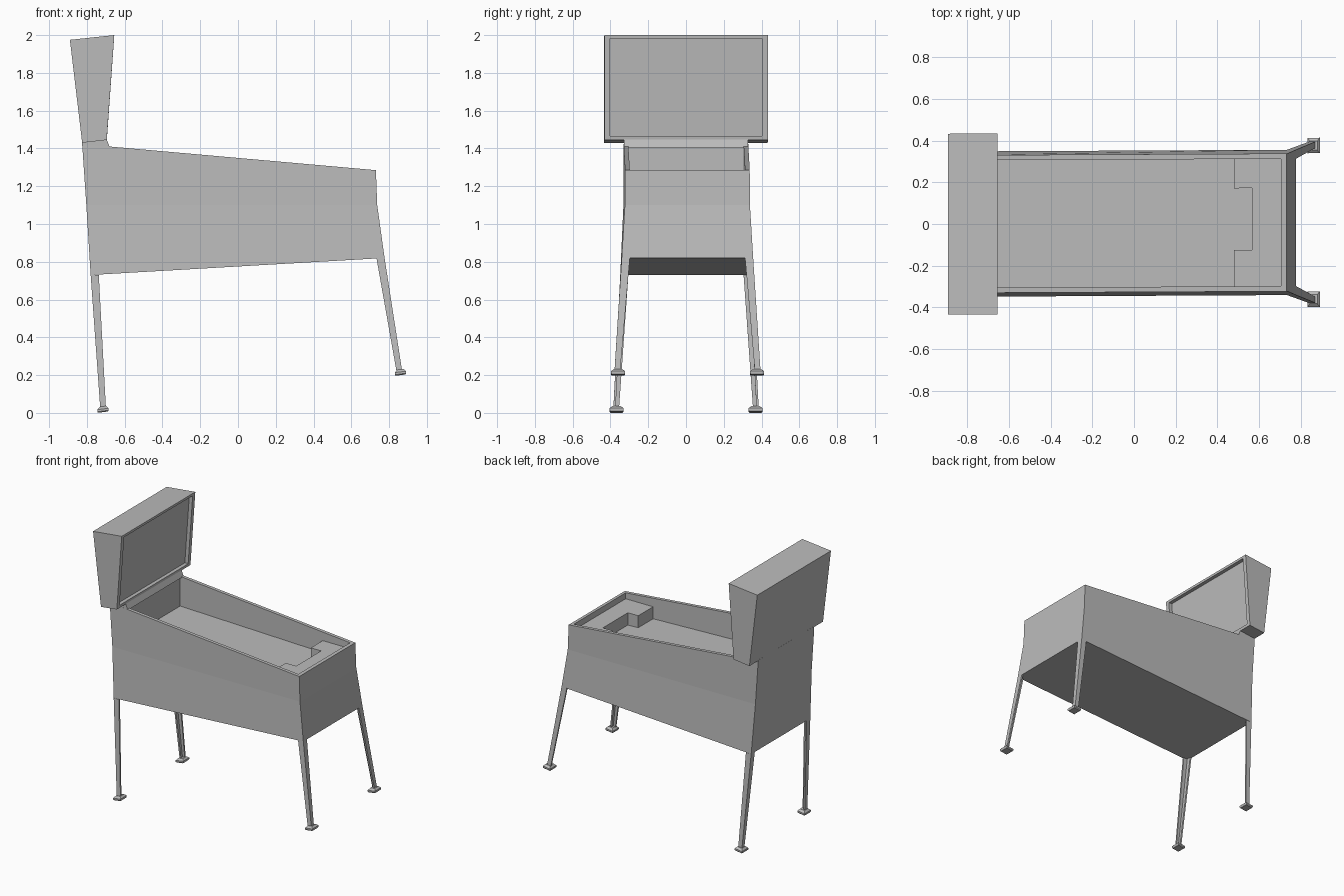
import bpy, bmesh

cube = bpy.data.objects.get("Cube")
if cube:
    bpy.data.objects.remove(cube, do_unlink=True)

grey = bpy.data.materials.new("plain grey")
grey.use_nodes = True
grey.diffuse_color = (0.5, 0.5, 0.5, 1)
grey.node_tree.nodes["Principled BSDF"].inputs["Base Color"].default_value = (0.5, 0.5, 0.5, 1)


def loft(name, rings):
    """Join matching rings of points into a closed flat-shaded solid."""
    bm = bmesh.new()
    # the whole cabinet is turned very slightly about the vertical
    loops = [[bm.verts.new((x, y + 0.005 * (x + 0.75), z)) for x, y, z in r] for r in rings]
    n = len(loops[0])
    for a, b in zip(loops, loops[1:]):
        for i in range(n):
            j = (i + 1) % n
            bm.faces.new((a[i], a[j], b[j], b[i]))
    bm.faces.new(loops[0][::-1])
    bm.faces.new(loops[-1])
    bmesh.ops.recalc_face_normals(bm, faces=bm.faces[:])
    mesh = bpy.data.meshes.new(name)
    bm.to_mesh(mesh)
    bm.free()
    mesh.materials.append(grey)
    obj = bpy.data.objects.new(name, mesh)
    bpy.context.collection.objects.link(obj)
    return obj


def level(xb, zb, xf, zf, w):
    """Four corners at one height: back x and z, front x and z, half width."""
    return [(xb, -w, zb), (xf, -w, zf), (xf, w, zf), (xb, w, zb)]


# Cabinet: flared lower walls, sloping rim, sunken play surface
loft("cabinet", [
    level(-0.78, 0.73, 0.776, 0.82, 0.348),
    level(-0.803, 1.1, 0.737, 1.1, 0.331),
    level(-0.825, 1.423, 0.73, 1.285, 0.33),
    level(-0.69, 1.411, 0.705, 1.287, 0.305),
    level(-0.69, 1.19, 0.705, 1.147, 0.305),
])

# Neck under the upright box
loft("neck", [
    level(-0.824, 1.405, -0.678, 1.405, 0.329),
    level(-0.826, 1.435, -0.695, 1.447, 0.329),
])


# Upright box with a recessed panel facing the player
def panel(xb, zb, xt, zt, w):
    return [(xb, -w, zb), (xb, w, zb), (xt, w, zt), (xt, -w, zt)]


loft("back_box", [
    panel(-0.825, 1.43, -0.89, 1.975, 0.433),
    panel(-0.695, 1.445, -0.655, 2.0, 0.433),
    panel(-0.693, 1.466, -0.656, 1.982, 0.403),
    panel(-0.72, 1.466, -0.683, 1.982, 0.403),
])

# Notched apron at the player end
outline = [(0.48, -0.305), (0.705, -0.305), (0.705, 0.305), (0.48, 0.305),
           (0.48, 0.165), (0.565, 0.165), (0.565, -0.13), (0.48, -0.13)]
loft("apron", [[(x, y, z) for x, y in outline] for z in (1.14, 1.243)])

# Angle-section legs and tilted feet
THICK = 0.012


def angle_ring(corner, w, sx, side):
    x, y, z = corner
    section = [(0, 0), (w, 0), (w, THICK), (THICK, THICK), (THICK, w), (0, w)]
    return [(x + sx * u, side * (y - v), z) for u, v in section]


def foot_ring(x, y, z, hx, hy):
    corners = [(-hx, -hy), (hx, -hy), (hx, hy), (-hx, hy)]
    return [(x + u, y + v, z + 0.127 * u) for u, v in corners]


legs = {
    "front": ((0.776, 0.348, 0.82), (0.87, 0.387, 0.215), -1, 0.86, 0.2),
    "back": ((-0.78, 0.348, 0.73), (-0.729, 0.385, 0.02), 1, -0.715, 0.004),
}
for end, (top, bottom, sx, foot_x, foot_z) in legs.items():
    for side, label in ((-1, "right"), (1, "left")):
        loft(f"{end}_{label}_leg", [angle_ring(top, 0.043, sx, side),
                                    angle_ring(bottom, 0.03, sx, side)])
        y = side * 0.368
        loft(f"{end}_{label}_foot", [
            foot_ring(foot_x, y, foot_z, 0.026, 0.032),
            foot_ring(foot_x, y, foot_z + 0.006, 0.03, 0.037),
            foot_ring(foot_x, y, foot_z + 0.017, 0.03, 0.037),
            foot_ring(foot_x, y, foot_z + 0.03, 0.018, 0.022),
        ])
